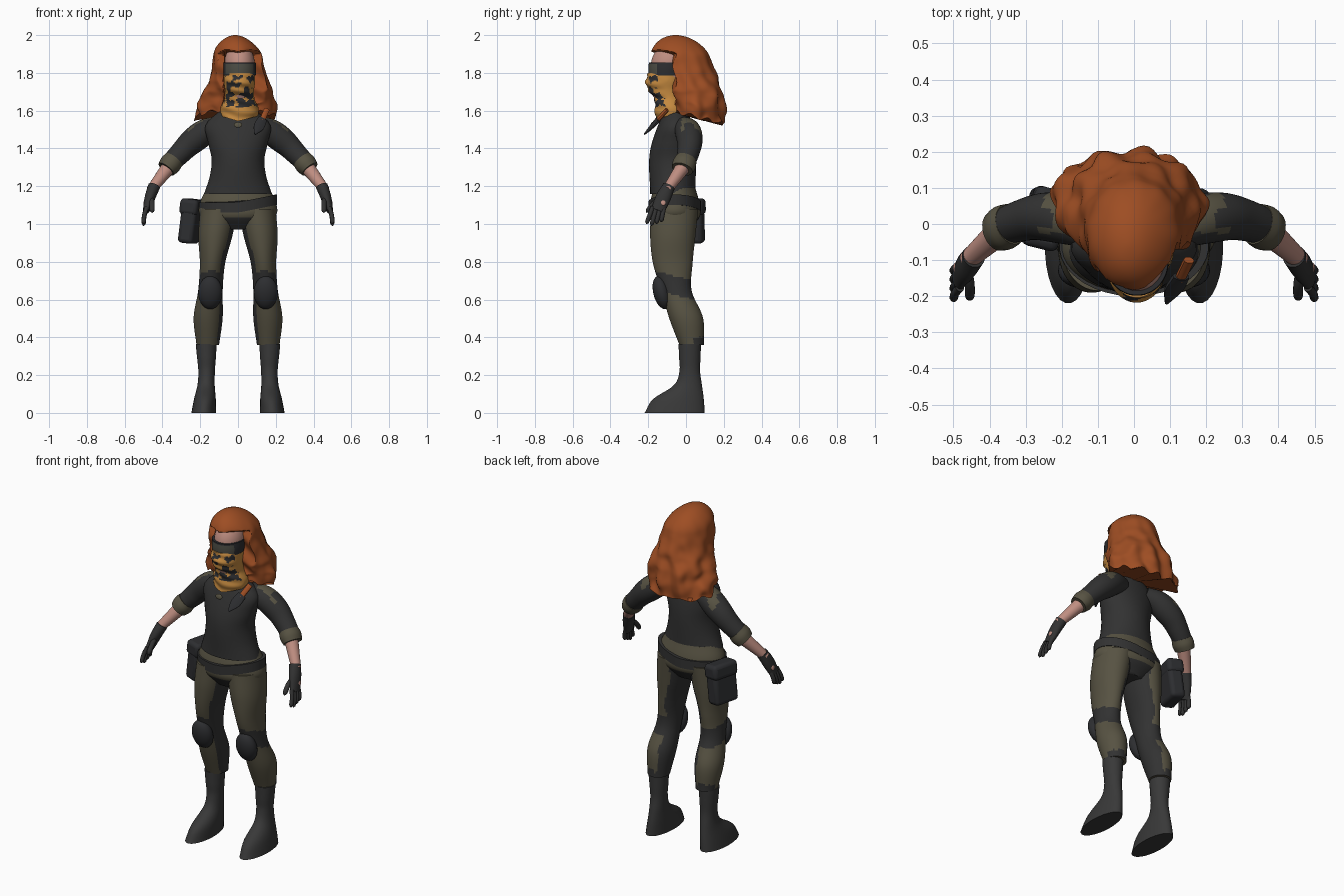
import bpy, bmesh, math
from mathutils import Vector, noise

cube = bpy.data.objects.get("Cube")
if cube:
    bpy.data.objects.remove(cube, do_unlink=True)


def material(name, *rgb):
    made = bpy.data.materials.new(name)
    made.use_nodes = True
    made.diffuse_color = (*rgb, 1)
    made.node_tree.nodes["Principled BSDF"].inputs["Base Color"].default_value = (*rgb, 1)
    return made


HAIR = material("auburn hair", .34, .075, .017)
SKIN = material("skin", .52, .27, .22)
BLACK = material("black cloth", .032, .032, .032)
OLIVE = material("olive cloth", .095, .085, .055)
BOOT = material("boot leather", .04, .04, .04)
GEAR = material("charcoal gear", .026, .027, .03)
SCARF = material("ochre scarf", .55, .25, .05)
LENS = material("grey lens", .075, .075, .06)


def finish(name, mesh_data, materials, rule=None, side=1):
    """Colour faces by rule, mirror for the right side, make a smooth object."""
    bmesh.ops.recalc_face_normals(mesh_data, faces=mesh_data.faces)
    mesh_data.normal_update()
    if rule:
        for face in mesh_data.faces:
            face.material_index = int(rule(face.calc_center_median(), face.normal))
    if side < 0:
        for vert in mesh_data.verts:
            vert.co.x = -vert.co.x
        bmesh.ops.reverse_faces(mesh_data, faces=mesh_data.faces)
    mesh = bpy.data.meshes.new(name)
    mesh_data.to_mesh(mesh)
    mesh_data.free()
    for made in materials:
        mesh.materials.append(made)
    thing = bpy.data.objects.new(name, mesh)
    bpy.context.collection.objects.link(thing)
    bpy.ops.object.select_all(action='DESELECT')
    thing.select_set(True)
    bpy.context.view_layer.objects.active = thing
    bpy.ops.object.shade_smooth_by_angle(angle=math.radians(50))
    return thing


def curve(values, t):
    """Smooth curve through evenly spaced values; a single number stays constant."""
    if not isinstance(values, tuple):
        return values
    last = len(values) - 1
    i = min(int(t * last), last - 1)
    f = t * last - i
    padded = [2 * values[0] - values[1], *values, 2 * values[-1] - values[-2]]
    a, b, c, d = padded[i:i + 4]
    return b + f / 2 * (c - a + f * (2 * a - 5 * b + 4 * c - d + f * (3 * (b - c) + d - a)))


def loft(name, materials, x, y, z, wide, deep, rule=None, side=1, sides=28, steps=24,
         tube=False, dome=0, warp=None):
    """Skin ellipses along a path, level or square to it, with an optional domed end."""
    def centre(t):
        return Vector([curve(axis, t) for axis in (x, y, z)])

    mesh_data = bmesh.new()
    loops = []
    for step in range(steps + 1):
        t = step / steps
        u, v = Vector((1, 0, 0)), Vector((0, 1, 0))
        if tube:
            along = (centre(min(1, t + .05)) - centre(max(0, t - .05))).normalized()
            u = (v - along * v.dot(along)).normalized()
            v = along.cross(u)
        size = 1
        if dome and t > 1 - dome:
            size = max(.1, math.sqrt(max(0, 1 - ((t - 1 + dome) / dome) ** 2)))
        loop = []
        for k in range(sides):
            angle = math.tau * (k + .5) / sides
            point = centre(t) + size * (u * curve(wide, t) * math.cos(angle) + v * curve(deep, t) * math.sin(angle))
            loop.append(mesh_data.verts.new(warp(point) if warp else point))
        loops.append(loop)
    for low, high in zip(loops, loops[1:]):
        for k in range(sides):
            mesh_data.faces.new((low[k - 1], low[k], high[k], high[k - 1]))
    mesh_data.faces.new(loops[0])
    mesh_data.faces.new(loops[-1])
    return finish(name, mesh_data, materials, rule, side)


def solid(name, made, place, size, turn=(0, 0, 0), side=1, box=False):
    """Ellipsoid or round-edged box."""
    mesh_data = bmesh.new()
    if box:
        bmesh.ops.create_cube(mesh_data, size=1)
    else:
        bmesh.ops.create_uvsphere(mesh_data, u_segments=24, v_segments=14, radius=.5)
    bmesh.ops.scale(mesh_data, vec=size, verts=mesh_data.verts)
    thing = finish(name, mesh_data, [made])
    thing.location = (place[0] * side, place[1], place[2])
    thing.rotation_euler = (turn[0], turn[1] * side, turn[2] * side)
    if box:
        bevel = thing.modifiers.new("rounded edges", 'BEVEL')
        bevel.width = min(size) / 4
        bevel.segments = 3


def blotch(point, scale):
    return noise.noise(point * scale)


def clamp(value):
    return max(0, min(1, value))


# Colour rules for the clothes
def trouser_rule(c, n):
    inner = n.x < .3 * blotch(c, 14) - .45 and n.y > -.55
    knee_strap = abs(c.z + c.y / 4 - .66) < .05
    hem = c.z < .4 + blotch(c, 25) / 20 and n.y > .2
    return inner or knee_strap or hem


def sleeve_rule(c, n):
    return .14 < c.x < .25 + blotch(c, 18) / 15 and n.x > .1 and n.z > -.3 and abs(c.y - .03) < .055


def lens_rule(c, n):
    return n.y < -.5 and abs(c.z - .008 - 1.812) < .027


def scarf_rule(c, n):
    return n.y < -.35 and 1.62 < c.z < 1.79 and blotch(c, 32) > -c.x


# Torso, hips and slanted belt
def belt_slant(p):
    return p + Vector((0, 0, (p.x + abs(p.x)) / 10))


loft("shirt", [BLACK], 0, (-.07, -.07, -.05), (1.16, 1.62), (.18, .15, .14, .16, .17, .07),
     (.12, .12, .06), sides=40)
loft("hips", [OLIVE, BLACK], 0, -.06, (.97, 1.19), (.1, .2, .2, .165), (.08, .135, .13, .11),
     lambda c, n: n.z < -.5, sides=40)
loft("belt", [BLACK], 0, -.06, (1.06, 1.115), .207, .14, sides=40, steps=3, warp=belt_slant)

# Hip pouch with flap
pouch_turn = (0, .13, -.25)
solid("hip_pouch", GEAR, (-.25, .015, 1.015), (.085, .16, .235), pouch_turn, box=True)
solid("pouch_flap", GEAR, (-.244, .015, 1.09), (.1, .17, .085), pouch_turn, box=True)

for side, tag in ((1, "left_"), (-1, "right_")):
    # Trouser leg, knee pad and boot
    loft(tag + "trouser_leg", [OLIVE, BLACK], (.1, .12, .135, .146, .158, .16),
         (-.06, -.07, -.07, -.05, 0, .03), (1.08, .36), (.1, .09, .067, .065, .077, .06),
         (.125, .12, .105, .08, .09, .065), trouser_rule, side, sides=48, steps=60)
    solid(tag + "knee_pad", GEAR, (.147, -.128, .637), (.128, .09, .18), (.25, 0, 0), side)
    loft(tag + "boot", [BOOT], (.168, .167, .182), (.02, .02, .02, .01, -.04, -.06), (.365, 0),
         (.056, .05, .044, .046, .058, .065), (.06, .057, .055, .075, .135, .16), side=side)

    # Sleeve, rolled cuff and bare forearm
    loft(tag + "sleeve", [BLACK, OLIVE], (.09, .17, .25, .31, .37), (-.02, .01, .02, .01, -.01),
         (1.52, 1.49, 1.43, 1.37, 1.31), (.06, .07, .06, .05), (.05, .07, .06, .05),
         sleeve_rule, side, sides=40, steps=40, tube=True)
    loft(tag + "cuff", [OLIVE], (.34, .38), (0, -.02), (1.34, 1.29), (.058, .063, .057),
         (.054, .058, .05), side=side, steps=6, tube=True)
    loft(tag + "forearm", [SKIN], (.36, .46), (-.01, -.1), (1.31, 1.18), (.04, .026), (.04, .026),
         side=side, steps=8, tube=True)

    # Glove with fingers, thumb and an opening on the back
    loft(tag + "glove", [BLACK], (.444, .466, .486), (-.09, -.12, -.15), (1.2, 1.14, 1.07),
         (.033, .04, .036), (.032, .028, .018), side=side, steps=10, tube=True)
    for i, finger in enumerate(("index", "middle", "ring", "little")):
        y = -.146 + (i - 1.5) * .02
        tip = y - .025 + (i - 1.5) * .006
        loft(f"{tag}{finger}_finger", [BLACK], (.482, .496, .5), (y, tip),
             (1.09, .99 + abs(i - 1) * .01), .012, .012, side=side, sides=12, steps=12, tube=True, dome=.2)
    loft(tag + "thumb", [BLACK], (.462, .455, .455), (-.13, -.17, -.21), (1.14, 1.11, 1.06),
         .014, .014, side=side, sides=12, steps=12, tube=True, dome=.2)
    solid(tag + "glove_opening", SKIN, (.494, -.122, 1.115), (.012, .028, .035), (.3, -.25, 0), side)

# Chest badge and sheathed knife
solid("chest_badge", OLIVE, (0, -.182, 1.525), (.045, .012, .03), (-.25, 0, 0))
loft("knife_sheath", [GEAR], (.09, .13), (-.22, -.145), (1.475, 1.555), (.004, .014),
     (.005, .03, .026), sides=8, steps=6, tube=True)
loft("knife_handle", [HAIR], (.126, .152), (-.155, -.1), (1.545, 1.605), .012, .016,
     sides=8, steps=2, tube=True)

# Head and goggles
loft("head", [SKIN], .008, (-.06, -.1, -.09, -.08), (1.58, 1.965), (.055, .067, .08, .075),
     (.055, .087, .097, .09), dome=.3)
loft("goggles", [GEAR, LENS], .008, -.105, (1.785, 1.855), (.086, .088, .086), (.092, .094, .092),
     lens_rule, sides=40, steps=8)


# Creased scarf hanging to a point at the throat
def scarf_fold(p):
    crease = math.sin(p.z * 130 + p.x * 25) / 250 if p.y < -.1 else 0
    droop = 7 * max(0, -p.y - .1) * max(0, 1.63 - p.z) * clamp(1 - abs(p.x) * 8)
    return p - Vector((0, crease, droop))


loft("scarf", [SCARF, GEAR], .008, (-.07, -.08, -.09, -.107, -.114, -.11), (1.57, 1.8),
     (.1, .1, .08, .077, .083, .08), (.09, .085, .077, .092, .1, .09),
     scarf_rule, sides=72, steps=45, warp=scarf_fold)


# Wavy hair, parted around the face and longer at the back
def hair_wave(p):
    low = clamp((1.98 - p.z) * 3)
    angle = math.atan2(p.y, p.x)
    locks = math.sin(angle * 11 + p.z * 22) + math.sin(angle * 5 - p.z * 31)
    swell = 1 + low * (.03 * locks + blotch(p, 16) / 10)
    q = Vector((p.x * swell, p.y * swell, p.z))
    parting = -.06 if q.x > -.07 else -.12
    brow = clamp((q.z - 1.875 - abs(q.x) / 4) * 22)
    q.y = max(q.y, parting + (-.2 - parting) * brow + math.sin(q.z * 45 + q.x * 30) / 90)
    q.z -= clamp((1.72 - p.z) * 7) * (q.y - .08) / 4
    q.z += max(0, 1.65 - p.z) * math.sin(angle * 13) / 8
    return q


loft("hair", [HAIR], (-.015, 0, 0, -.015), (.06, .05, .02, -.015, -.035, -.055), (1.56, 2),
     (.21, .2, .165, .14, .125, .1), (.14, .155, .16, .163, .15, .135),
     sides=96, steps=70, dome=.25, warp=hair_wave)
